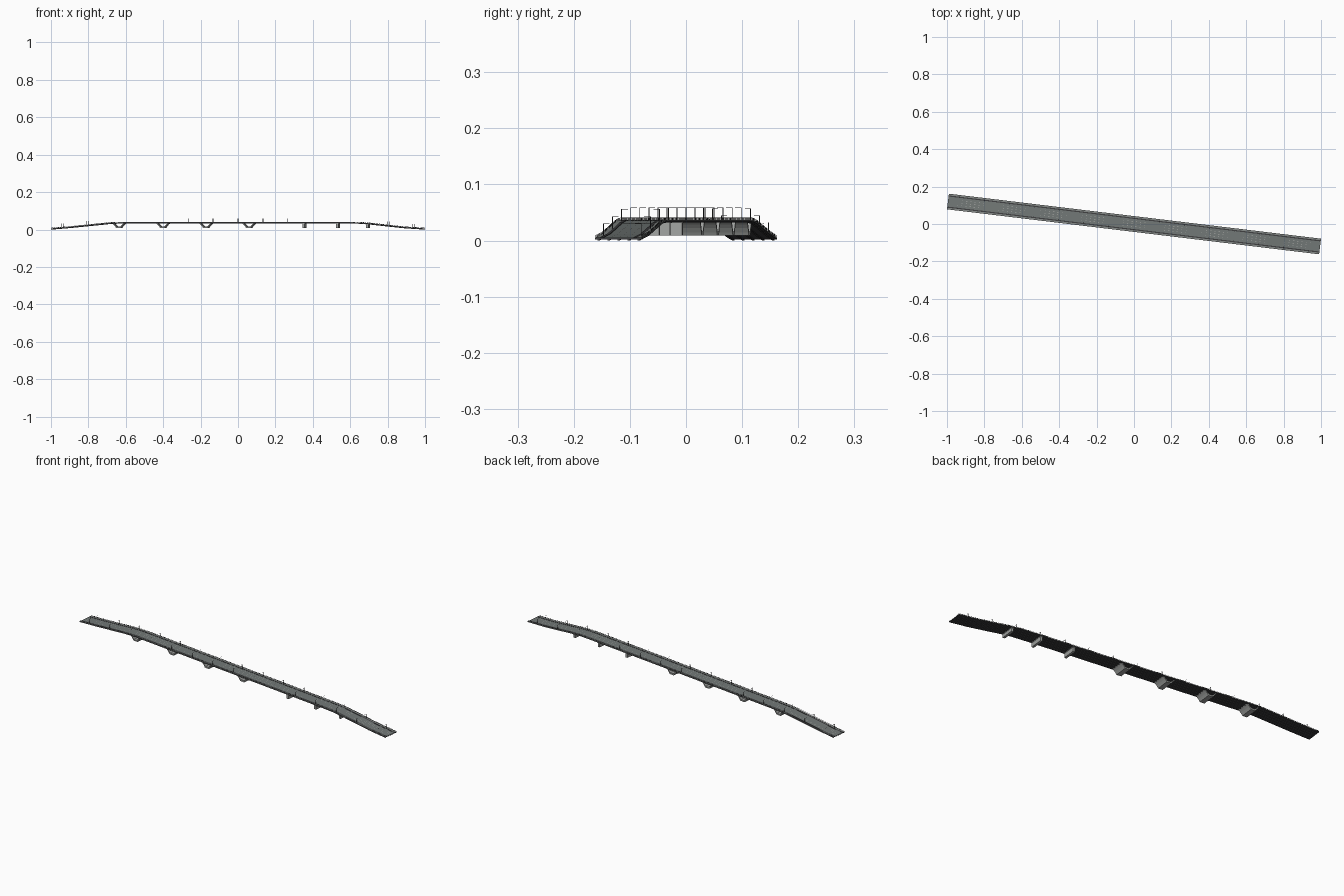
import bpy, bmesh, math
from mathutils import Matrix, Vector

if "Cube" in bpy.data.objects:
    bpy.data.objects.remove(bpy.data.objects["Cube"])

ANGLE = math.atan2(-0.12, 0.993)
ROT = Matrix.Rotation(ANGLE, 4, 'Z')
HALF = 1.002      # half length along the bridge
HW = 0.042        # half width of the deck
KEYS = [(-1.002, .005), (-.9, .0135), (-.8, .0235), (-.7, .0335), (-.65, .0363), (-.6, .037),
        (.6, .037), (.66, .0357), (.72, .031), (.8, .022), (.9, .0115), (1.002, .005)]


def road_z(u):
    for (a, za), (b, zb) in zip(KEYS, KEYS[1:]):
        if u <= b:
            return za + (zb - za) * (u - a) / (b - a)
    return KEYS[-1][1]


def mat(name, c):
    m = bpy.data.materials.new(name)
    m.diffuse_color = (*c, 1)
    m.use_nodes = True
    m.node_tree.nodes["Principled BSDF"].inputs["Base Color"].default_value = m.diffuse_color
    return m


asphalt = mat("asphalt", (.17, .19, .185))
dark = mat("dark_steel", (.05, .05, .053))
concrete = mat("concrete", (.36, .37, .36))
walk = mat("walkway", (.24, .26, .25))
white = mat("paint", (.5, .5, .48))


def finish(bm, name, material):
    bmesh.ops.recalc_face_normals(bm, faces=bm.faces)
    bm.transform(ROT)
    me = bpy.data.meshes.new(name)
    bm.to_mesh(me)
    bm.free()
    me.materials.append(material)
    ob = bpy.data.objects.new(name, me)
    bpy.context.collection.objects.link(ob)
    return ob


def strip(bm, v0, v1, z0, z1):
    """Rectangular section swept along the road profile."""
    us = [k[0] for k in KEYS]
    rings = []
    for u in us:
        z = road_z(u)
        rings.append([bm.verts.new((u, v, z + h)) for v, h in
                      ((v0, z0), (v1, z0), (v1, z1), (v0, z1))])
    for a, b in zip(rings, rings[1:]):
        for i in range(4):
            bm.faces.new((a[i], a[(i + 1) % 4], b[(i + 1) % 4], b[i]))
    bm.faces.new(rings[0])
    bm.faces.new(rings[-1])


def box(bm, u, v, z, su, sv, sz):
    bmesh.ops.create_cube(bm, size=1, matrix=Matrix.Translation((u, v, z)) @
                          Matrix.Diagonal((su, sv, sz, 1)))


def strips(name, material, specs):
    bm = bmesh.new()
    for s in specs:
        strip(bm, *s)
    return finish(bm, name, material)


# Deck slab, road surface, walkways and dark kerb bands
strips("deck_slab", dark, [(-HW, HW, -.003, -.0006)])
strips("road_surface", asphalt, [(-.027, .027, -.0006, 0)])
strips("kerb_bands", dark, [(s * .027, s * .033, -.0006, .0008) for s in (1, -1)])
strips("walkways", walk, [(s * .033, s * HW, -.0006, .0006) for s in (1, -1)])

# Girders under the deck
strips("girders", dark, [(v - .002, v + .002, -.005, -.003)
                         for v in [-.036 + i * .018 for i in range(5)]])

# Railings: two rails on each edge with posts
strips("handrails", dark, [(s * .0408, s * .0416, h, h + .0006)
                           for s in (1, -1) for h in (.0018, .0036)])
bm = bmesh.new()
for i in range(101):
    u = -HALF + .002 + i * (2 * HALF - .004) / 100
    for s in (1, -1):
        box(bm, u, s * .0412, road_z(u) + .002, .0012, .0008, .004)
finish(bm, "railing_posts", dark)

# Lane dashes
bm = bmesh.new()
for i in range(80):
    u = -.98 + i * 1.96 / 79
    for v in (-.0135, 0, .0135):
        vs = [bm.verts.new((u + a * .006, v + b * .0004, road_z(u + a * .006) + .0003))
              for a, b in ((-1, -1), (1, -1), (1, 1), (-1, 1))]
        bm.faces.new(vs)
finish(bm, "lane_dashes", white)

# Street lamps with a short arm over the road
bm = bmesh.new()
for i in range(15):
    u = -.945 + i * .135
    for s in (1, -1):
        z = road_z(u)
        box(bm, u, s * .034, z + .011, .0012, .0012, .022)
        box(bm, u, s * .029, z + .0215, .0009, .010, .0008)
        box(bm, u, s * .0245, z + .0213, .0016, .003, .0008)
finish(bm, "street_lamps", dark)


def prism(name, outline, u, hw, material):
    bm = bmesh.new()
    f = bm.faces.new([bm.verts.new((u + x, -hw, z)) for x, z in outline])
    g = bmesh.ops.extrude_face_region(bm, geom=[f])
    bmesh.ops.translate(bm, vec=Vector((0, 2 * hw, 0)),
                        verts=[e for e in g["geom"] if isinstance(e, bmesh.types.BMVert)])
    return finish(bm, name, material)


# V-shaped piers: curved legs spreading up from a footing
side = [(.013, .009), (.016, .014), (.022, .022), (.029, .029), (.036, .034)]
inner = [(.027, .034), (.021, .028), (.014, .021), (.009, .0165)]
half = side + inner
outline = half + [(-x, z) for x, z in reversed(half)]
for i, x in enumerate((-.635, -.40, -.17, .06)):
    prism(f"v_pier_{i + 1}", outline, x / math.cos(ANGLE), .037, concrete)

# Wall piers with a cap
for i, x in enumerate((.355, .535, .695)):
    u = x / math.cos(ANGLE)
    top = road_z(u) - .003
    prism(f"wall_pier_{i + 1}", [(-.006, .009), (.006, .009), (.006, top), (-.006, top)],
          u, .037, concrete)
    prism(f"pier_cap_{i + 1}", [(-.008, top - .003), (.008, top - .003), (.008, top), (-.008, top)],
          u, .039, concrete)
